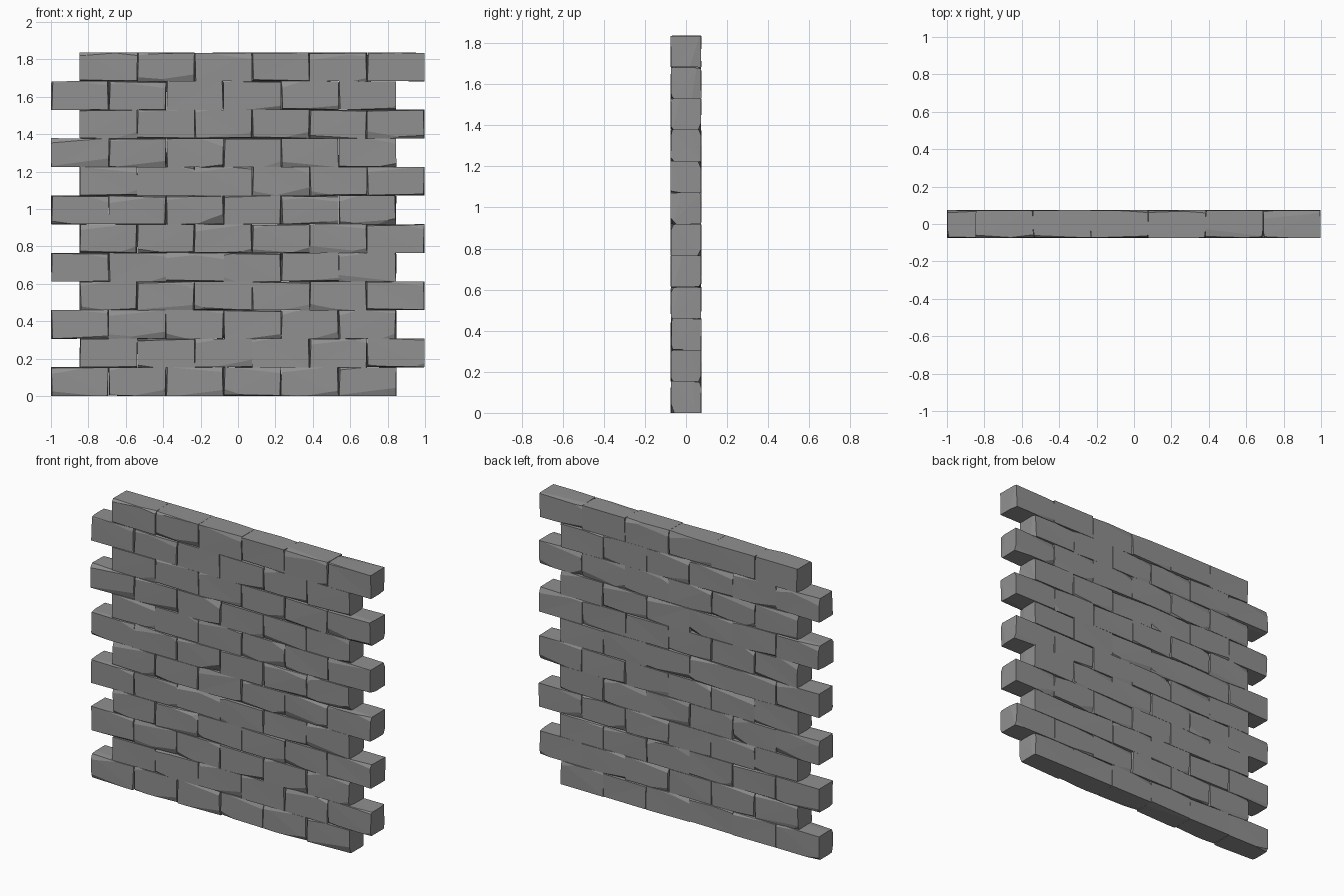
import bpy, bmesh, random
from mathutils import Vector

if "Cube" in bpy.data.objects:
    bpy.data.objects.remove(bpy.data.objects["Cube"])

random.seed(7)
ROWS, COLS = 12, 6
PITCH_X, PITCH_Z, DEPTH = 0.3073, 0.153, 0.15

stone = bpy.data.materials.new("dark_stone")
stone.diffuse_color = (0.28, 0.28, 0.28, 1)
stone.use_nodes = True
stone.node_tree.nodes["Principled BSDF"].inputs["Base Color"].default_value = stone.diffuse_color

# Larger chips: (row, col) -> corner direction and cut length along x, y, z
BIG_CHIPS = {
    (6, 2): ((1, -1, -1), (0.16, 0.035, 0.06)),
    (6, 5): ((1, -1, -1), (0.17, 0.03, 0.035)),
    (2, 1): ((1, -1, -1), (0.13, 0.02, 0.04)),
    (1, 4): ((1, -1, 1), (0.11, 0.02, 0.03)),
    (8, 2): ((1, 1, -1), (0.10, 0.03, 0.04)),
    (5, 2): ((-1, 1, 1), (0.08, 0.03, 0.05)),
    (4, 1): ((1, 1, -1), (0.12, 0.03, 0.05)),
    (9, 5): ((-1, 1, -1), (0.10, 0.03, 0.05)),
}


def chip(bm, centre, half, signs, lengths):
    """Slice one corner off a brick and cap the cut."""
    s = Vector(signs)
    corner = centre + Vector(s[i] * half[i] for i in range(3))
    point = corner - Vector((s.x * lengths[0], 0, 0))
    normal = Vector(s[i] / lengths[i] for i in range(3)).normalized()
    geom = bm.verts[:] + bm.edges[:] + bm.faces[:]
    bmesh.ops.bisect_plane(bm, geom=geom, dist=1e-5, plane_co=point,
                           plane_no=normal, clear_outer=True)
    rim = [e for e in bm.edges if e.is_boundary]
    if rim:
        bmesh.ops.holes_fill(bm, edges=rim, sides=0)


def brick(row, col, centre):
    """Roughly hewn brick: jittered box with chipped corners."""
    bm = bmesh.new()
    # Slightly oversized so neighbours meet and only the chips open the joints
    half = Vector((PITCH_X / 2 + 0.0015, DEPTH / 2, PITCH_Z / 2 + 0.0015))
    bmesh.ops.create_cube(bm, size=2)
    for v in bm.verts:
        v.co = Vector(v.co[i] * (half[i] - random.uniform(0, 0.0035)) for i in range(3))
        v.co += centre
        v.co.z = min(max(v.co.z, 0), ROWS * PITCH_Z)
    bmesh.ops.triangulate(bm, faces=bm.faces[:])
    for _ in range(4):
        signs = [random.choice((-1, 1)) for _ in range(3)]
        lengths = (random.uniform(0.08, 0.4), random.uniform(0.008, 0.02),
                   random.uniform(0.01, 0.05))
        chip(bm, centre, half, signs, lengths)
    # Steep cuts along the ends open the upright joints
    for side in (-1, 1):
        signs = (side, random.choice((-1, -1, 1)), random.choice((-1, 1)))
        chip(bm, centre, half, signs, (random.uniform(0.006, 0.011), 0.06, 0.3))
    # Shallow cuts along the top or bottom open the bed joints
    signs = (random.choice((-1, 1)), random.choice((-1, -1, 1)), random.choice((-1, 1)))
    chip(bm, centre, half, signs, (0.6, 0.06, random.uniform(0.006, 0.011)))
    if (row, col) in BIG_CHIPS:
        chip(bm, centre, half, *BIG_CHIPS[row, col])
    bmesh.ops.recalc_face_normals(bm, faces=bm.faces[:])
    mesh = bpy.data.meshes.new("brick")
    bm.to_mesh(mesh)
    bm.free()
    return mesh


# Courses in running bond, alternate ones shifted half a brick
for row in range(ROWS):
    start = -0.9985 if row % 2 == 0 else 1.0 - 0.003 - COLS * PITCH_X
    course = bmesh.new()
    for col in range(COLS):
        centre = Vector((start + (col + 0.5) * PITCH_X,
                         random.uniform(-0.001, 0.001), (row + 0.5) * PITCH_Z))
        mesh = brick(row, col, centre)
        course.from_mesh(mesh)
        bpy.data.meshes.remove(mesh)
    name = f"brick_course_{row + 1:02d}"
    data = bpy.data.meshes.new(name)
    course.to_mesh(data)
    course.free()
    data.materials.append(stone)
    bpy.context.collection.objects.link(bpy.data.objects.new(name, data))
